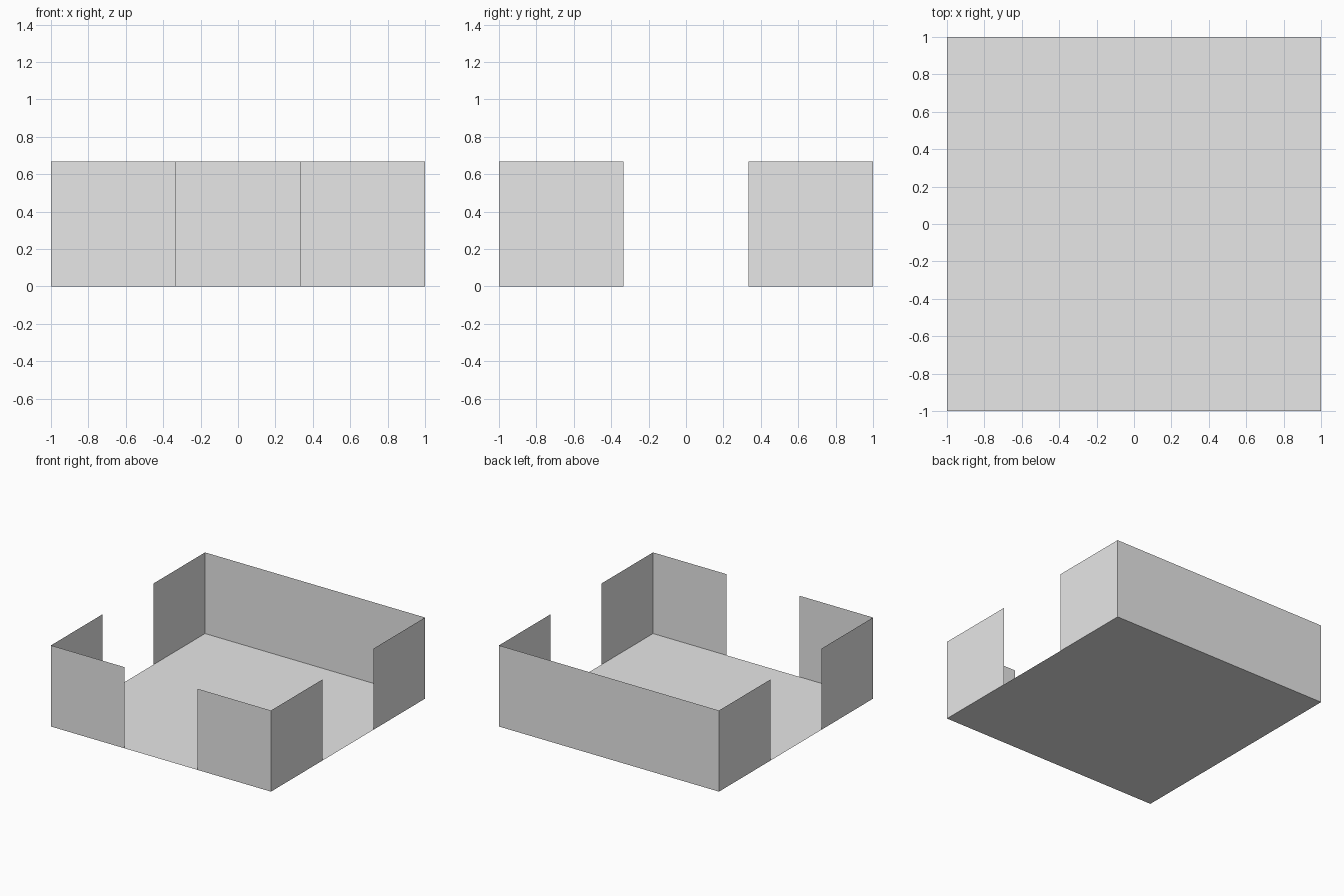
import bpy
import bmesh

if "Cube" in bpy.data.objects:
    bpy.data.objects.remove(bpy.data.objects["Cube"])

SIZE = 1.0       # half the floor width
GAP = 1 / 3      # half the width of each doorway
HEIGHT = 2 / 3   # wall height

grey = bpy.data.materials.new("light grey")
grey.diffuse_color = (0.8, 0.8, 0.8, 1)
grey.use_nodes = True
grey.node_tree.nodes["Principled BSDF"].inputs["Base Color"].default_value = grey.diffuse_color


def quad(name, corners):
    """One thin flat panel from four corners."""
    bm = bmesh.new()
    bm.faces.new([bm.verts.new(c) for c in corners])
    mesh = bpy.data.meshes.new(name)
    bm.to_mesh(mesh)
    bm.free()
    mesh.materials.append(grey)
    obj = bpy.data.objects.new(name, mesh)
    bpy.context.collection.objects.link(obj)
    return obj


def wall(name, a, b):
    """Upright panel between two floor points, facing right of a to b."""
    quad(name, [(*a, 0), (*b, 0), (*b, HEIGHT), (*a, HEIGHT)])


# Floor
quad("floor", [(-SIZE, -SIZE, 0), (SIZE, -SIZE, 0), (SIZE, SIZE, 0), (-SIZE, SIZE, 0)])

# Solid back wall
wall("back_wall", (SIZE, SIZE), (-SIZE, SIZE))

# Front wall on both sides of its doorway
wall("front_wall_left", (-SIZE, -SIZE), (-GAP, -SIZE))
wall("front_wall_right", (GAP, -SIZE), (SIZE, -SIZE))

# Side walls, each with a central doorway
wall("right_wall_front", (SIZE, -SIZE), (SIZE, -GAP))
wall("right_wall_back", (SIZE, GAP), (SIZE, SIZE))
wall("left_wall_back", (-SIZE, SIZE), (-SIZE, GAP))
wall("left_wall_front", (-SIZE, -GAP), (-SIZE, -SIZE))
